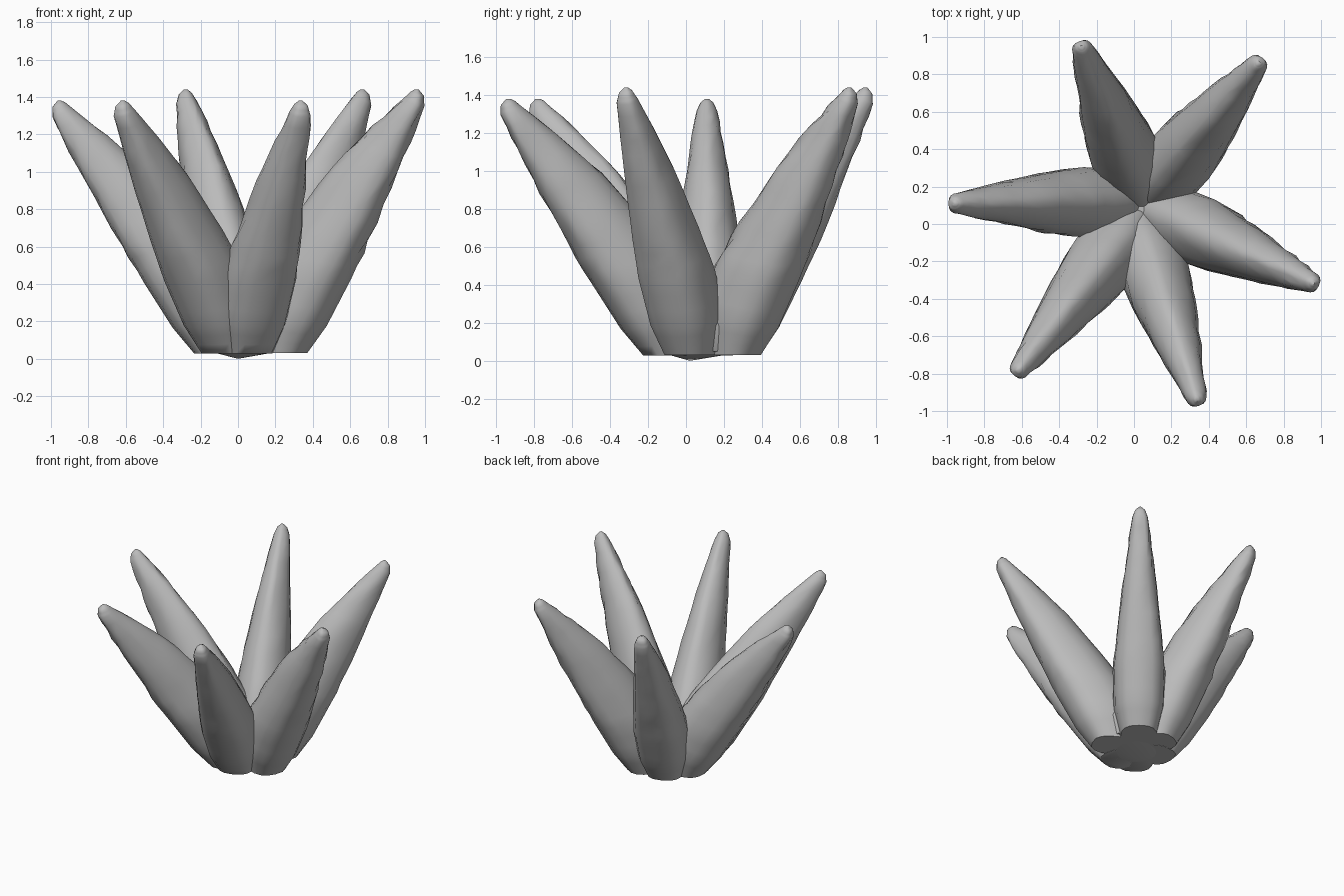
import bpy, bmesh, math, random
from mathutils import Vector

if "Cube" in bpy.data.objects:
    bpy.data.objects.remove(bpy.data.objects["Cube"])

random.seed(4)
SIDES = 16

grey = bpy.data.materials.new("stone_grey")
grey.use_nodes = True
grey.diffuse_color = (0.5, 0.5, 0.5, 1)
grey.node_tree.nodes["Principled BSDF"].inputs["Base Color"].default_value = (0.5, 0.5, 0.5, 1)


def finish(name, bm, angle):
    bmesh.ops.recalc_face_normals(bm, faces=bm.faces)
    mesh = bpy.data.meshes.new(name)
    bm.to_mesh(mesh)
    bm.free()
    mesh.materials.append(grey)
    obj = bpy.data.objects.new(name, mesh)
    bpy.context.collection.objects.link(obj)
    bpy.ops.object.select_all(action="DESELECT")
    obj.select_set(True)
    bpy.context.view_layer.objects.active = obj
    bpy.ops.object.shade_smooth_by_angle(angle=math.radians(angle))


# Spike stations: outer edge (r, z), inner ridge (r, z), half width
STATIONS = [
    ((0.25, 0.03), (-0.02, 0.03), 0.13),
    ((0.36, 0.17), (-0.05, 0.28), 0.18),
    ((0.51, 0.42), (0.08, 0.50), 0.187),
    ((0.625, 0.62), (0.25, 0.73), 0.162),
    ((0.775, 0.90), (0.49, 1.02), 0.122),
    ((0.895, 1.14), (0.71, 1.23), 0.085),
    ((0.985, 1.33), (0.88, 1.375), 0.055),
    ((0.985, 1.385), (0.92, 1.41), 0.035),
    ((0.96, 1.42), (0.94, 1.42), 0.01),
]


def refine(stations, steps=3):
    """Insert evenly spaced sections between the stations."""
    out = []
    for (o1, i1, w1), (o2, i2, w2) in zip(stations, stations[1:]):
        for k in range(steps):
            t = k / steps
            out.append((Vector(o1).lerp(Vector(o2), t),
                        Vector(i1).lerp(Vector(i2), t), w1 + (w2 - w1) * t))
    o, i, w = stations[-1]
    return out + [(Vector(o), Vector(i), w)]


def spike(name, foot, tip, height, flare):
    foot = Vector((*foot, 0))
    radial = Vector((*tip, 0)) - foot
    reach = radial.length / 0.95
    radial.normalize()
    side = Vector((-radial.y, radial.x, 0))
    bm = bmesh.new()
    rings = []
    sections = refine(STATIONS)
    for n, (outer, inner, width) in enumerate(sections):
        # the foot spreads by a different amount on each spike
        outer = outer + Vector((flare * max(0, 1 - outer.y / 1.3), 0))
        mid, half = (outer + inner) / 2, (outer - inner) / 2
        rough = 0.008 if 6 < n < len(sections) - 7 else 0
        ring = []
        for k in range(SIDES):
            a = math.tau * k / SIDES
            c, s = math.cos(a), math.sin(a)
            # broad flattened back, narrower ridge facing the centre
            if c > 0:
                c, s = c ** 0.75, math.copysign(abs(s) ** 0.75, s)
            else:
                s *= 1 - 0.25 * c * c
            p = mid + half * c
            bump = random.uniform(-rough, rough)
            co = foot + radial * (p.x * reach + bump) + side * (s * width + bump * 0.6)
            co.z = p.y * height / 1.42
            ring.append(bm.verts.new(co))
        rings.append(ring)
    for a, b in zip(rings, rings[1:]):
        for k in range(SIDES):
            j = (k + 1) % SIDES
            bm.faces.new((a[k], a[j], b[j], b[k]))
    bm.faces.new(rings[0])
    bm.faces.new(rings[-1])
    finish(name, bm, 50)


for name, foot, tip, h, flare in [
    ("back_right_spike", (0.065, 0.09), (-0.28, 0.945), 1.44, 0.07),
    ("back_left_spike", (0.05, 0.11), (0.665, 0.86), 1.44, 0.07),
    ("left_spike", (0.05, 0.10), (0.955, -0.315), 1.44, 0.07),
    ("front_left_spike", (0.0, 0.07), (0.335, -0.935), 1.38, 0.02),
    ("front_right_spike", (0.05, 0.08), (-0.615, -0.78), 1.38, 0.02),
    ("right_spike", (0.05, 0.12), (-0.955, 0.11), 1.38, 0.02),
]:
    spike(name, foot, tip, h, flare)

# Solid core webbing the feet of the spikes together
bm = bmesh.new()
centre = Vector((0.045, 0.085, 0))
low = bm.verts.new((0.0, 0.02, 0.0))
peak = bm.verts.new(centre + Vector((0, 0, 0.38)))
rings = []
for radius, z in [(0.24, 0.05), (0.29, 0.18), (0.27, 0.34)]:
    rings.append([bm.verts.new(centre + Vector((radius * math.cos(a), radius * math.sin(a), z)))
                  for a in (math.tau * k / 24 for k in range(24))])
for k in range(24):
    j = (k + 1) % 24
    bm.faces.new((rings[0][j], rings[0][k], low))
    bm.faces.new((rings[-1][k], rings[-1][j], peak))
    for a, b in zip(rings, rings[1:]):
        bm.faces.new((a[k], a[j], b[j], b[k]))
finish("base_core", bm, 40)
